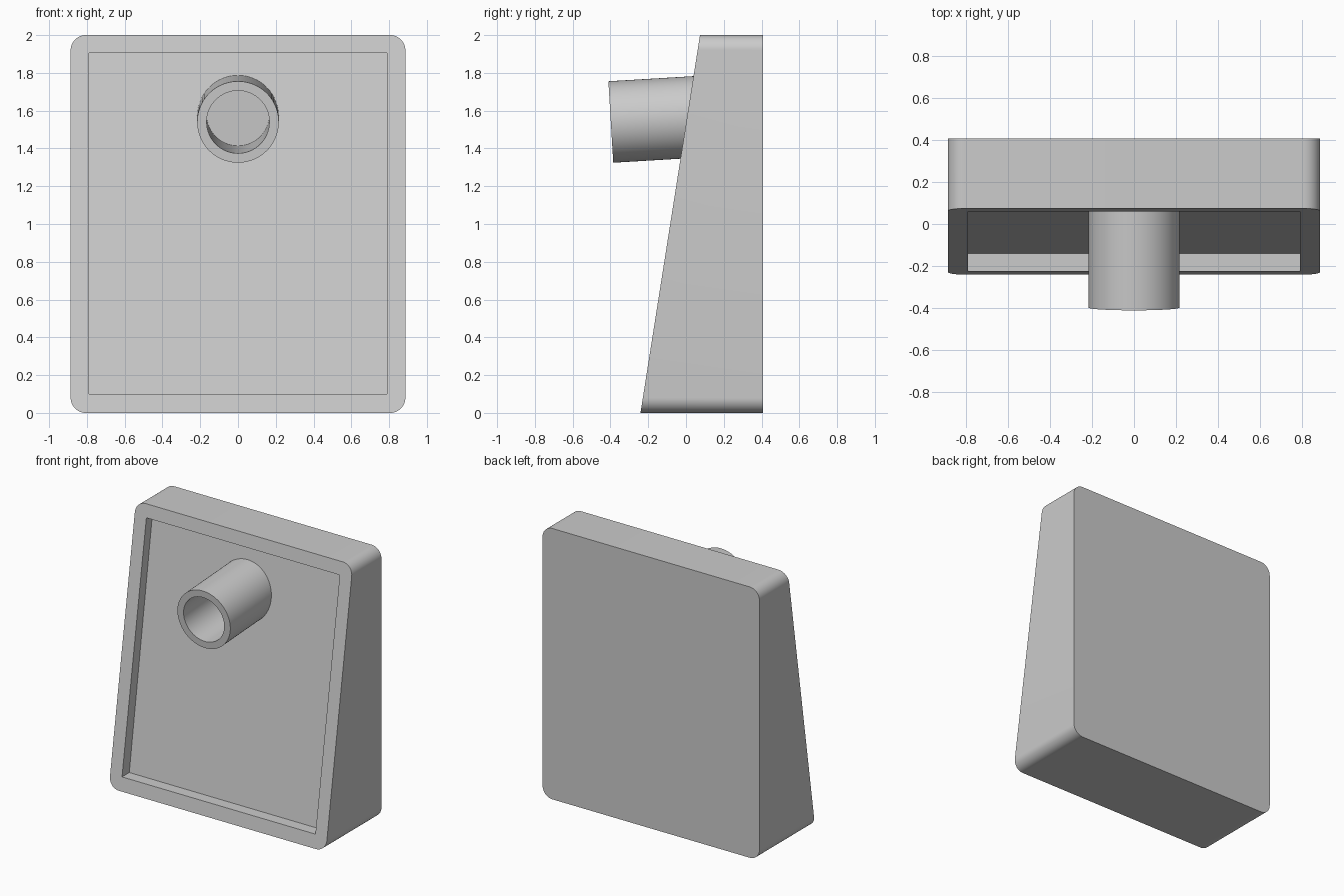
import bpy, bmesh, math
from mathutils import Matrix, Vector

if "Cube" in bpy.data.objects:
    bpy.data.objects.remove(bpy.data.objects["Cube"])

W, H, BACK = 0.886, 2.0, 0.408
TILT = math.atan(0.06)                       # spout leans slightly
TIP = Vector((0, -0.398, 1.54))              # centre of the spout mouth
AXIS = Vector((0, math.cos(TILT), math.sin(TILT)))


def front(z):
    """y of the sloping front face at height z"""
    return -0.241 + 0.1575 * z


def make(name, bm):
    bmesh.ops.recalc_face_normals(bm, faces=bm.faces)
    me = bpy.data.meshes.new(name)
    bm.to_mesh(me)
    bm.free()
    ob = bpy.data.objects.new(name, me)
    bpy.context.collection.objects.link(ob)
    return ob


def prism(name, outline, y0, y1):
    """Solid from an x-z outline, between two depth functions of z"""
    bm = bmesh.new()
    a = [bm.verts.new((x, y0(z), z)) for x, z in outline]
    b = [bm.verts.new((x, y1(z), z)) for x, z in outline]
    bm.faces.new(a)
    bm.faces.new(b[::-1])
    n = len(a)
    for i in range(n):
        j = (i + 1) % n
        bm.faces.new((a[i], b[i], b[j], a[j]))
    return make(name, bm)


def rod(name, r, start, end):
    """Cylinder along the spout axis, distances measured from the mouth"""
    bm = bmesh.new()
    rot = Vector((0, 0, 1)).rotation_difference(AXIS).to_matrix().to_4x4()
    mat = Matrix.Translation(TIP + AXIS * (start + end) / 2) @ rot
    bmesh.ops.create_cone(bm, cap_ends=True, segments=64, radius1=r, radius2=r,
                          depth=end - start, matrix=mat)
    return make(name, bm)


def cut(ob, cutters):
    """Subtract the cutters and bake the result"""
    for c in cutters:
        m = ob.modifiers.new("cut", 'BOOLEAN')
        m.operation, m.object, m.solver = 'DIFFERENCE', c, 'EXACT'
    dg = bpy.context.evaluated_depsgraph_get()
    me = bpy.data.meshes.new_from_object(ob.evaluated_get(dg))
    ob.modifiers.clear()
    ob.data = me


# Wedge-shaped body with rounded corners
R = 0.08
outline = []
for k, (sx, cz) in enumerate(((1, H - R), (-1, H - R), (-1, R), (1, R))):
    for s in range(13):
        t = math.pi / 2 * (k + s / 12)
        outline.append((sx * (W - R) + R * math.cos(t), cz + R * math.sin(t)))
body = prism("wedge_body", outline, front, lambda z: BACK)

# Spout tube
spout = rod("spout_tube", 0.216, 0, 0.56)

# Cutters: shallow front recess and blind bore
recess = prism("recess_cutter", [(-0.79, 0.1), (0.79, 0.1), (0.79, 1.905), (-0.79, 1.905)],
               lambda z: front(z) - 0.2, lambda z: front(z) + 0.086 - 0.008 * z)
bore = rod("bore_cutter", 0.166, -0.1, 0.66)

cut(body, [recess, bore])
cut(spout, [bore])
for c in (recess, bore):
    bpy.data.objects.remove(c)

# Smooth the curves, keep edges crisp
for ob in (body, spout):
    bpy.ops.object.select_all(action='DESELECT')
    ob.select_set(True)
    bpy.context.view_layer.objects.active = ob
    bpy.ops.object.shade_smooth_by_angle(angle=math.radians(30))
